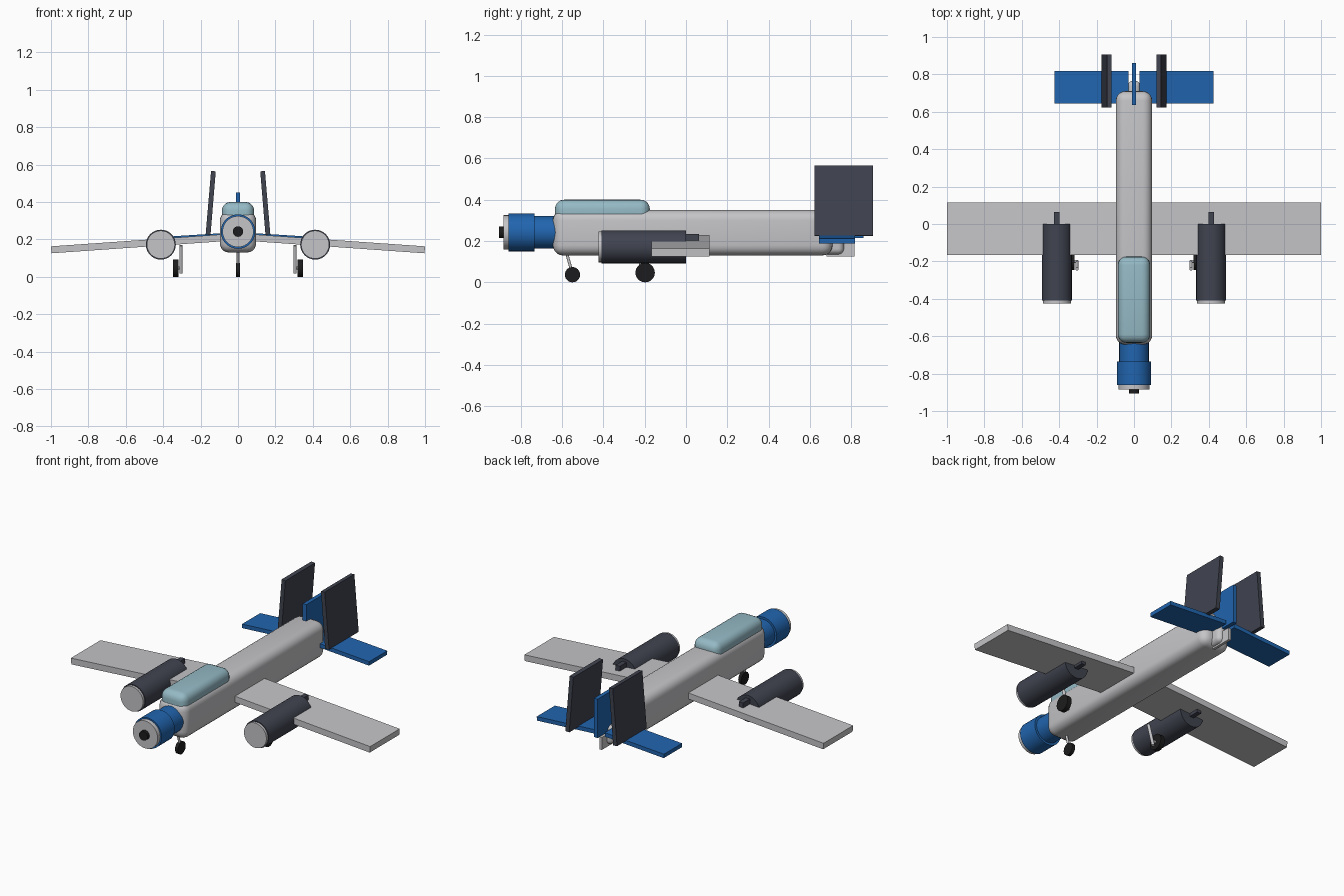
import bpy, bmesh, math
from mathutils import Matrix, Vector

if "Cube" in bpy.data.objects:
    bpy.data.objects.remove(bpy.data.objects["Cube"])


def material(name, color):
    m = bpy.data.materials.new(name)
    m.diffuse_color = (*color, 1)
    m.use_nodes = True
    m.node_tree.nodes["Principled BSDF"].inputs["Base Color"].default_value = m.diffuse_color
    return m


GREY = material("light_grey", (0.56, 0.56, 0.58))
DARK = material("dark_slate", (0.052, 0.057, 0.080))
BLUE = material("blue", (0.015, 0.13, 0.43))
GLASS = material("canopy_glass", (0.30, 0.49, 0.56))
BLACK = material("black_rubber", (0.012, 0.012, 0.013))


def finish(name, bm, mat):
    bmesh.ops.recalc_face_normals(bm, faces=bm.faces)
    for f in bm.faces:
        f.smooth = True
    me = bpy.data.meshes.new(name)
    bm.to_mesh(me)
    bm.free()
    me.set_sharp_from_angle(angle=math.radians(35))
    me.materials.append(mat)
    ob = bpy.data.objects.new(name, me)
    bpy.context.collection.objects.link(ob)
    return ob


def box(name, lo, hi, mat, bevel=0.0, seg=5):
    lo, hi = Vector(lo), Vector(hi)
    bm = bmesh.new()
    bmesh.ops.create_cube(bm, size=1, matrix=Matrix.Translation((lo + hi) / 2)
                          @ Matrix.Diagonal((*(hi - lo), 1)))
    if bevel:
        bmesh.ops.bevel(bm, geom=bm.edges[:], offset=bevel, segments=seg,
                        profile=0.5, affect='EDGES', clamp_overlap=True)
    return finish(name, bm, mat)


def rod(name, a, b, r, mat, sides=32):
    a, b = Vector(a), Vector(b)
    rot = (b - a).to_track_quat('Z', 'Y').to_matrix().to_4x4()
    bm = bmesh.new()
    bmesh.ops.create_cone(bm, cap_ends=True, segments=sides, radius1=r, radius2=r,
                          depth=(b - a).length,
                          matrix=Matrix.Translation((a + b) / 2) @ rot)
    return finish(name, bm, mat)


def prism(name, xz, y0, y1, mat, s=1):
    """Extrude an x/z outline along y, mirrored when s is -1."""
    bm = bmesh.new()
    face = bm.faces.new([bm.verts.new((s * x, y0, z)) for x, z in xz])
    ext = bmesh.ops.extrude_face_region(bm, geom=[face])
    bmesh.ops.translate(bm, vec=(0, y1 - y0, 0),
                        verts=[v for v in ext["geom"] if isinstance(v, bmesh.types.BMVert)])
    return finish(name, bm, mat)


# Fuselage, tail end and canopy
box("fuselage", (-0.097, -0.645, 0.13), (0.097, 0.71, 0.35), GREY, 0.05)
box("tail_cone", (-0.035, 0.60, 0.135), (0.035, 0.765, 0.25), GREY, 0.028)
box("canopy", (-0.086, -0.635, 0.26), (0.086, -0.175, 0.40), GLASS, 0.045)

# Nose: cowling, ring, front disc and hub
NZ = 0.242
for name, y0, y1, r, mat in (("nose_cowling", -0.74, -0.62, 0.079, BLUE),
                             ("nose_ring", -0.86, -0.735, 0.092, BLUE),
                             ("nose_disc", -0.885, -0.855, 0.083, GREY),
                             ("nose_hub", -0.905, -0.88, 0.028, BLACK)):
    rod(name, (0, y0, NZ), (0, y1, NZ), r, mat)

# Centre fins
box("centre_fin", (-0.012, 0.635, 0.215), (0.012, 0.86, 0.45), BLUE)
box("ventral_fin", (-0.008, 0.68, 0.125), (0.008, 0.815, 0.20), GREY)

# Nose gear
rod("nose_strut", (0, -0.55, 0.04), (0, -0.583, 0.16), 0.007, GREY, 16)
rod("nose_wheel", (-0.01, -0.55, 0.037), (0.01, -0.55, 0.037), 0.037, BLACK)

for s, side in ((1, "right"), (-1, "left")):
    # Drooping wing and tailplane
    prism(side + "_wing", [(0.04, 0.230), (1.0, 0.163), (0.997, 0.126), (0.04, 0.193)],
          -0.167, 0.115, GREY, s)
    prism(side + "_tailplane", [(0.03, 0.237), (0.425, 0.212), (0.424, 0.188), (0.03, 0.213)],
          0.645, 0.818, BLUE, s)
    # Canted outer fin
    prism(side + "_outer_fin", [(0.147, 0.224), (0.173, 0.226), (0.144, 0.566), (0.119, 0.564)],
          0.622, 0.905, DARK, s)
    # Engine pod with intake cap and rear fairing
    ex = s * 0.4125
    rod(side + "_engine", (ex, -0.41, 0.172), (ex, 0, 0.172), 0.08, DARK)
    rod(side + "_engine_cap", (ex, -0.425, 0.172), (ex, -0.405, 0.172), 0.075, GREY)
    box(side + "_engine_fairing", (ex - 0.014, -0.02, 0.15), (ex + 0.014, 0.063, 0.234), DARK)
    # Main gear
    rod(side + "_main_strut", (s * 0.305, -0.2, 0.02), (s * 0.305, -0.24, 0.168), 0.009, GREY, 16)
    rod(side + "_main_axle", (s * 0.305, -0.2, 0.047), (s * 0.335, -0.2, 0.047), 0.008, GREY, 16)
    rod(side + "_main_wheel", (s * 0.319, -0.198, 0.047), (s * 0.347, -0.198, 0.047), 0.047, BLACK)
